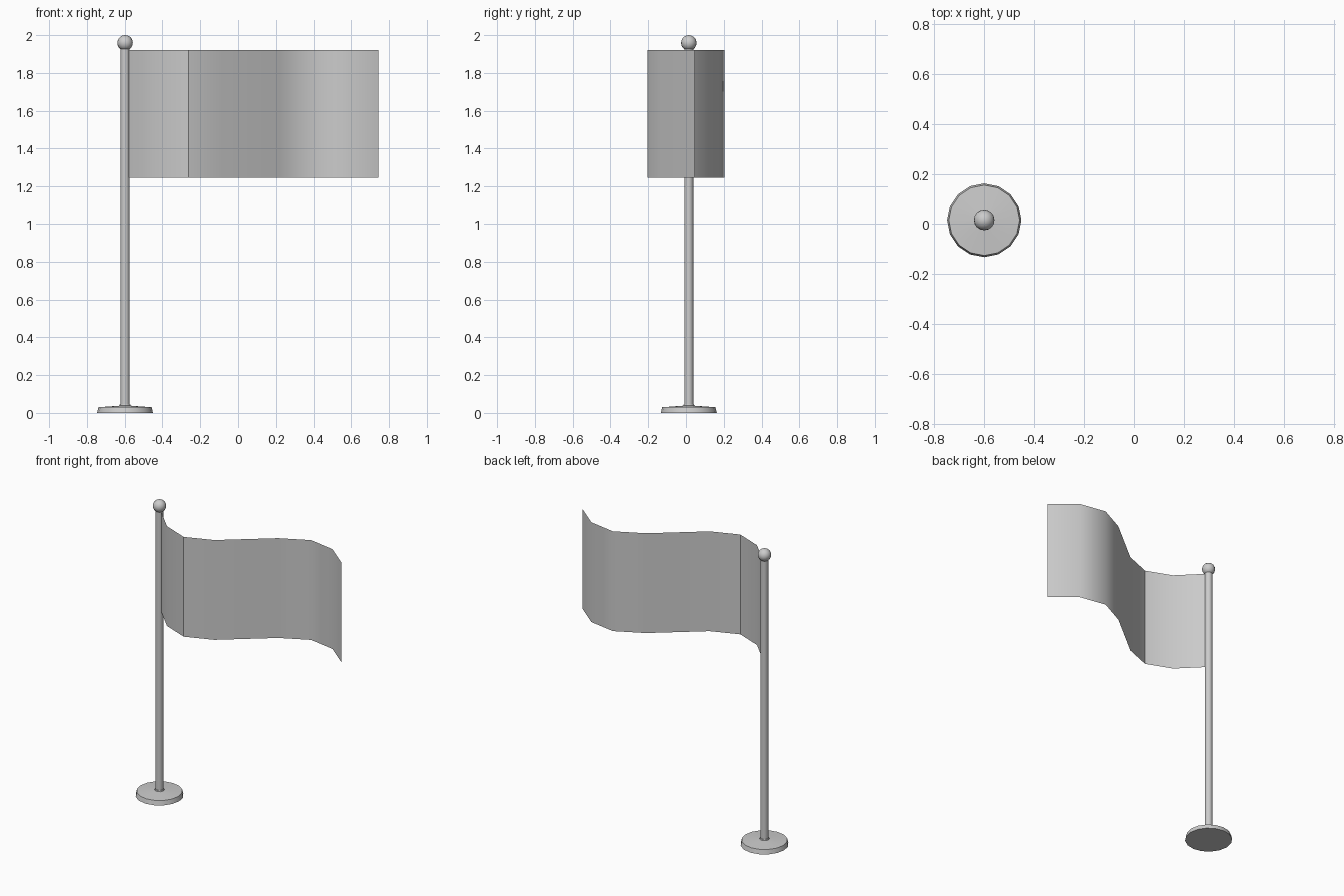
import bpy, bmesh, math

cube = bpy.data.objects.get("Cube")
if cube:
    bpy.data.objects.remove(cube, do_unlink=True)

POLE_X, POLE_Y = -0.598, 0.015

grey = bpy.data.materials.new("light_grey")
grey.use_nodes = True
grey.diffuse_color = (0.6, 0.6, 0.6, 1)
grey.node_tree.nodes["Principled BSDF"].inputs["Base Color"].default_value = (0.6, 0.6, 0.6, 1)


def finish(name, bm, angle):
    """Turn a bmesh into a shaded object standing on the pole axis."""
    mesh = bpy.data.meshes.new(name)
    bm.to_mesh(mesh)
    bm.free()
    mesh.materials.append(grey)
    obj = bpy.data.objects.new(name, mesh)
    obj.location = (POLE_X, POLE_Y, 0)
    bpy.context.collection.objects.link(obj)
    bpy.ops.object.select_all(action='DESELECT')
    obj.select_set(True)
    bpy.context.view_layer.objects.active = obj
    bpy.ops.object.shade_smooth_by_angle(angle=math.radians(angle))
    return obj


def lathe(name, profile, sides, angle=40):
    """Spin a (radius, height) profile around the pole axis."""
    bm = bmesh.new()
    verts = [bm.verts.new((r, 0, z)) for r, z in profile]
    edges = [bm.edges.new(pair) for pair in zip(verts, verts[1:])]
    bmesh.ops.spin(bm, geom=verts + edges, cent=(0, 0, 0), axis=(0, 0, 1),
                   angle=math.tau, steps=sides, use_merge=True)
    bmesh.ops.remove_doubles(bm, verts=bm.verts, dist=1e-4)
    bmesh.ops.recalc_face_normals(bm, faces=bm.faces)
    return finish(name, bm, angle)


# Base disc with a shallow conical top and a small collar
lathe("base", [(0, 0), (0.148, 0), (0.141, 0.03), (0.03, 0.038),
               (0.028, 0.045), (0, 0.045)], 16)

# Pole
lathe("pole", [(0, 0.03), (0.024, 0.03), (0.024, 1.95), (0, 1.95)], 16)

# Ball finial
bm = bmesh.new()
bmesh.ops.create_uvsphere(bm, u_segments=16, v_segments=10, radius=0.041)
bmesh.ops.translate(bm, verts=bm.verts, vec=(0, 0, 1.959))
finish("finial", bm, 60)

# Waving flag: a thin sheet raised from its plan curve
wave = [(0.022, -0.01), (0.163, -0.152), (0.335, -0.22), (0.515, -0.15),
        (0.82, 0.097), (1.002, 0.19), (1.185, 0.158), (1.342, 0.03)]
bm = bmesh.new()
low = [bm.verts.new((x, y, 1.247)) for x, y in wave]
edges = [bm.edges.new(pair) for pair in zip(low, low[1:])]
raised = bmesh.ops.extrude_edge_only(bm, edges=edges)["geom"]
bmesh.ops.translate(bm, verts=[g for g in raised if isinstance(g, bmesh.types.BMVert)],
                    vec=(0, 0, 0.675))
bmesh.ops.recalc_face_normals(bm, faces=bm.faces)
finish("flag", bm, 40)
